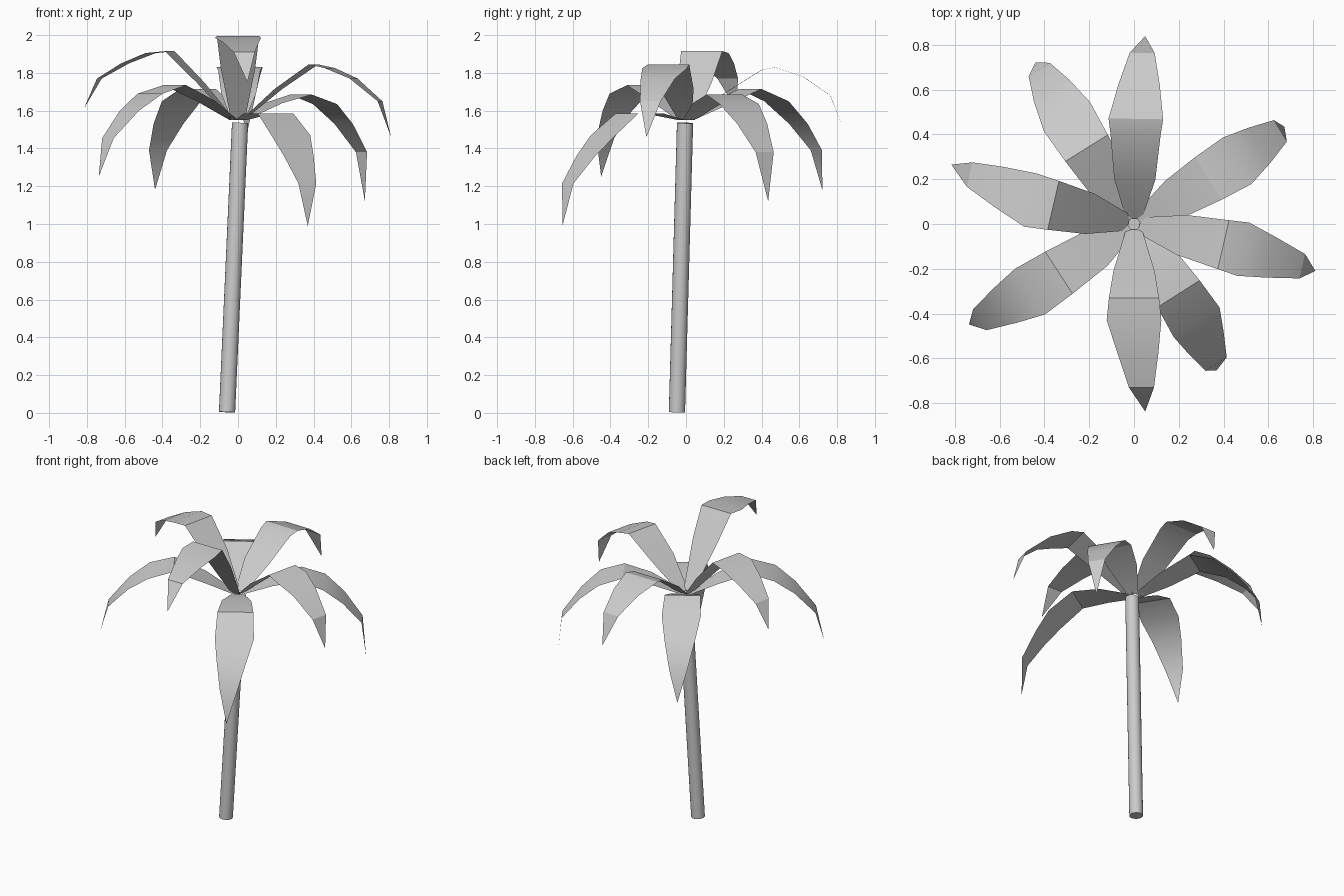
import bpy
from math import radians, sin, cos
from mathutils import Vector

if "Cube" in bpy.data.objects:
    bpy.data.objects.remove(bpy.data.objects["Cube"])


def smooth(ob, angle):
    bpy.ops.object.select_all(action='DESELECT')
    bpy.context.view_layer.objects.active = ob
    ob.select_set(True)
    bpy.ops.object.shade_smooth_by_angle(angle=radians(angle))


# Leaning trunk
bottom, top = Vector((-0.058, -0.048, 0.004)), Vector((0.011, -0.005, 1.535))
axis = top - bottom
bpy.ops.mesh.primitive_cylinder_add(vertices=20, radius=0.043, depth=axis.length,
                                    location=(bottom + top) / 2)
trunk = bpy.context.object
trunk.name = "trunk"
trunk.rotation_mode = 'QUATERNION'
trunk.rotation_quaternion = axis.to_track_quat('Z', 'Y')
smooth(trunk, 40)

# Half widths of a frond from root to tip
WIDTHS = (0.036, 0.092, 0.112, 0.122, 0.093, 0.056, 0.0)


def frond(name, azimuth, skew, profile):
    """Flat ribbon along (radius, height) points; skew shifts the tip sideways."""
    a = radians(azimuth)
    out, side = Vector((cos(a), sin(a), 0)), Vector((-sin(a), cos(a), 0))
    verts, faces = [], []
    for i, ((r, z), w) in enumerate(zip([(0.025, 1.55)] + profile, WIDTHS)):
        shift = skew * max(0, i - 3) / 3
        centre = out * r + side * shift + Vector((0, 0, z))
        if w:
            verts += [centre + side * w, centre - side * w]
        else:
            verts.append(centre)
    for i in range(0, 10, 2):
        faces.append((i, i + 1, i + 3, i + 2))
    faces.append((10, 11, 12))
    me = bpy.data.meshes.new(name)
    me.from_pydata(verts, [], faces)
    ob = bpy.data.objects.new(name, me)
    bpy.context.collection.objects.link(ob)
    smooth(ob, 30)


# Crown of fronds: azimuth, tip skew, (radius, height) profile
FRONDS = [
    ("frond_back", 89, -0.035,
     [(.20, 1.69), (.40, 1.815), (.47, 1.83), (.62, 1.78), (.765, 1.68), (.84, 1.49)]),
    ("frond_back_right", 31.5, 0.02,
     [(.22, 1.64), (.39, 1.685), (.54, 1.635), (.66, 1.53), (.775, 1.38), (.80, 1.12)]),
    ("frond_right", -13, -0.022,
     [(.22, 1.715), (.41, 1.845), (.50, 1.825), (.63, 1.77), (.775, 1.65), (.837, 1.46)]),
    ("frond_front_right", -57.5, -0.04,
     [(.20, 1.585), (.37, 1.585), (.52, 1.47), (.62, 1.36), (.725, 1.215), (.75, .99)]),
    ("frond_front", -90, 0.05,
     [(.21, 1.83), (.33, 1.995), (.43, 1.985), (.57, 1.96), (.73, 1.91), (.838, 1.75)]),
    ("frond_front_left", 213, -0.025,
     [(.20, 1.65), (.40, 1.735), (.555, 1.69), (.68, 1.60), (.81, 1.455), (.863, 1.25)]),
    ("frond_left", 167, -0.075,
     [(.20, 1.745), (.37, 1.915), (.475, 1.905), (.62, 1.85), (.765, 1.77), (.855, 1.61)]),
    ("frond_back_left", 122, -0.01,
     [(.20, 1.63), (.40, 1.715), (.565, 1.65), (.70, 1.53), (.81, 1.39), (.845, 1.18)]),
]
for args in FRONDS:
    frond(*args)
